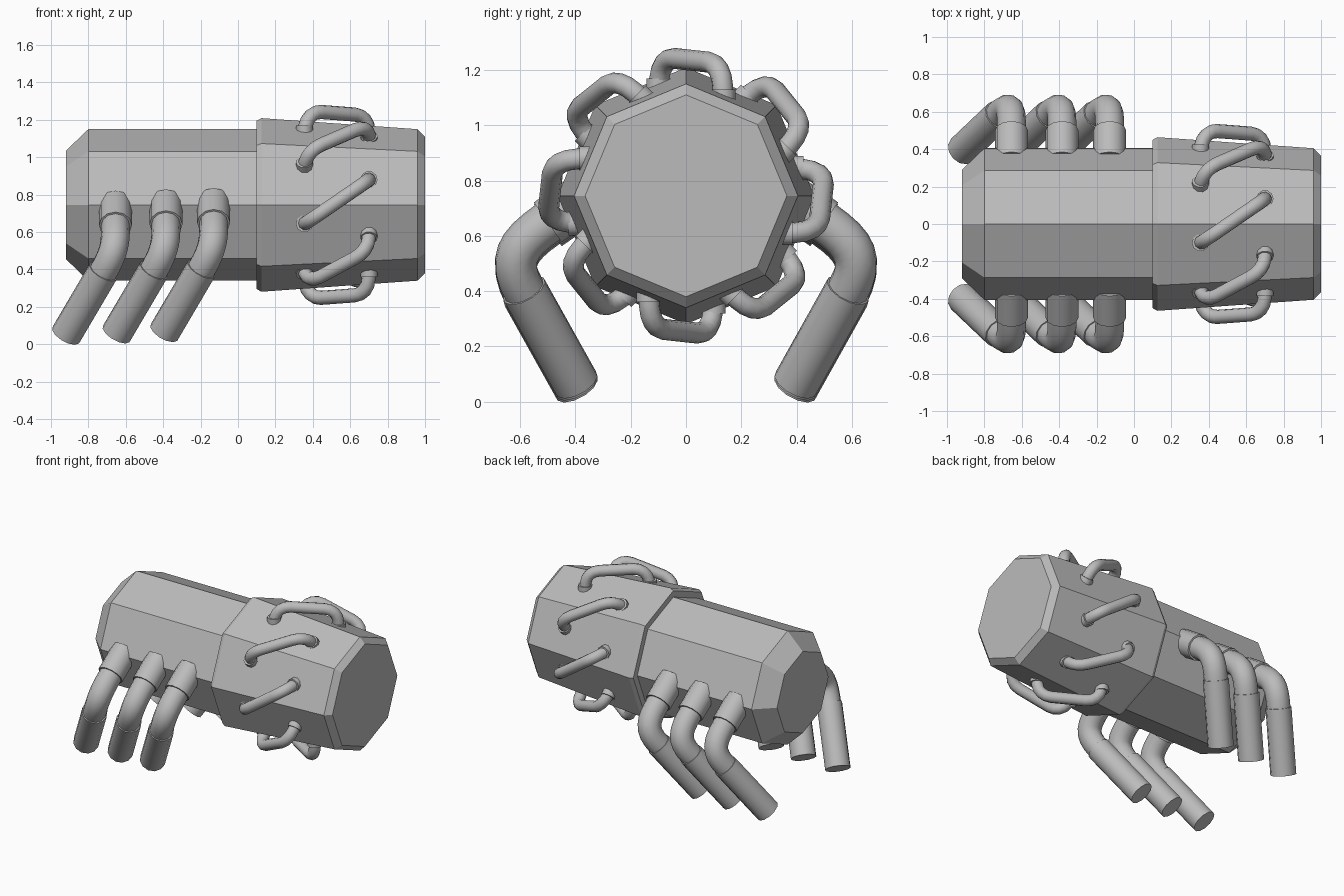
import bpy, bmesh, math
from mathutils import Vector, Matrix
from mathutils.geometry import interpolate_bezier

cube = bpy.data.objects.get("Cube")
if cube:
    bpy.data.objects.remove(cube, do_unlink=True)

grey = bpy.data.materials.new("plain_grey")
grey.use_nodes = True
COLOUR = (0.5, 0.5, 0.5, 1)
grey.diffuse_color = COLOUR
grey.node_tree.nodes["Principled BSDF"].inputs["Base Color"].default_value = COLOUR

AXIS_Z = 0.745


def sweep(name, path, radii, sides, smooth=True):
    """Skin a capped tube of given radii along a path."""
    path = [Vector(p) for p in path]
    bm = bmesh.new()
    rings = []
    normal = None
    for i, p in enumerate(path):
        ahead = path[min(i + 1, len(path) - 1)] - p
        behind = p - path[max(i - 1, 0)]
        t = (ahead.normalized() + behind.normalized()).normalized()
        if normal is None:
            ref = Vector((0, 0, 1)) if abs(t.z) < 0.9 else Vector((1, 0, 0))
            normal = ref
        normal = (normal - t * normal.dot(t)).normalized()
        side = t.cross(normal)
        ring = []
        for k in range(sides):
            a = math.tau * k / sides
            ring.append(bm.verts.new(p + (normal * math.cos(a) + side * math.sin(a)) * radii[i]))
        rings.append(ring)
    for a, b in zip(rings, rings[1:]):
        for k in range(sides):
            n = (k + 1) % sides
            bm.faces.new((a[k], a[n], b[n], b[k]))
    bm.faces.new(rings[0])
    bm.faces.new(rings[-1])
    bmesh.ops.recalc_face_normals(bm, faces=bm.faces)
    mesh = bpy.data.meshes.new(name)
    bm.to_mesh(mesh)
    bm.free()
    mesh.materials.append(grey)
    obj = bpy.data.objects.new(name, mesh)
    bpy.context.collection.objects.link(obj)
    if smooth:
        bpy.ops.object.select_all(action="DESELECT")
        obj.select_set(True)
        bpy.context.view_layer.objects.active = obj
        bpy.ops.object.shade_smooth_by_angle(angle=math.radians(40))
    return obj


def rounded(points, bend, steps=5):
    """Polyline with its inner corners rounded."""
    pts = [Vector(p) for p in points]
    out = [pts[0]]
    for a, b, c in zip(pts, pts[1:], pts[2:]):
        start = b + (a - b).normalized() * bend
        end = b + (c - b).normalized() * bend
        out += interpolate_bezier(start, start.lerp(b, 0.6), end.lerp(b, 0.6), end, steps)
    return out + [pts[-1]]


def octagon(name, profile):
    """Eight-sided body along x from (x, radius) pairs."""
    return sweep(name, [(x, 0, AXIS_Z) for x, r in profile], [r for x, r in profile], 8, False)


# Main body and the wider tapered collar
octagon("main_body", [(-0.92, 0.29), (-0.80, 0.405), (0.3, 0.405)])
octagon("collar", [(0.10, 0.45), (0.125, 0.464), (0.96, 0.405), (1.0, 0.365)])

# Eight slanted handles around the collar, each with a flange at both feet
foot_a, top_a = Vector((0.355, -0.10, 0.39)), Vector((0.375, -0.09, 0.502))
top_b, foot_b = Vector((0.695, 0.13, 0.478)), Vector((0.70, 0.135, 0.34))
handle_path = rounded([foot_a, top_a, top_b, foot_b], 0.085)
for i in range(8):
    place = Matrix.Translation((0, 0, AXIS_Z)) @ Matrix.Rotation(i * math.pi / 4, 4, "X")
    parts = [sweep(f"handle_{i + 1}", handle_path, [0.038] * len(handle_path), 10)]
    for label, foot, height in (("rear", foot_a, 0.425), ("fore", foot_b, 0.385)):
        base = Vector((foot.x, foot.y, height - 0.06))
        tip = Vector((foot.x, foot.y, height))
        parts.append(sweep(f"handle_flange_{label}_{i + 1}", [base, tip], [0.046] * 2, 10))
    for part in parts:
        part.matrix_world = place

# Three bent exhaust pipes on each side
out_dir = Vector((0, -0.82, -0.57)).normalized()
for side, sign in (("front", 1), ("back", -1)):
    for i, x in enumerate((-0.655, -0.385, -0.13)):
        origin = Vector((x, 0, 0.007 * i))
        mouth = origin + Vector((0, -0.5, 0.635))
        joint = origin + Vector((-0.065, -0.585, 0.39))
        tip = origin + Vector((-0.265, -0.395, 0.05))
        tail_dir = (tip - joint).normalized()
        bend = interpolate_bezier(mouth, mouth + out_dir * 0.14, joint - tail_dir * 0.14, joint, 9)
        bend = [mouth - out_dir * 0.05] + bend + [joint + tail_dir * 0.05]
        for label, path, radius in (
            ("socket", [mouth - out_dir * 0.2, mouth], 0.088),
            ("bend", bend, 0.077),
            ("tail", [joint, tip], 0.084),
        ):
            pipe = [Vector((p.x, p.y * sign, p.z)) for p in path]
            sweep(f"exhaust_{label}_{side}_{i + 1}", pipe, [radius] * len(pipe), 12)
